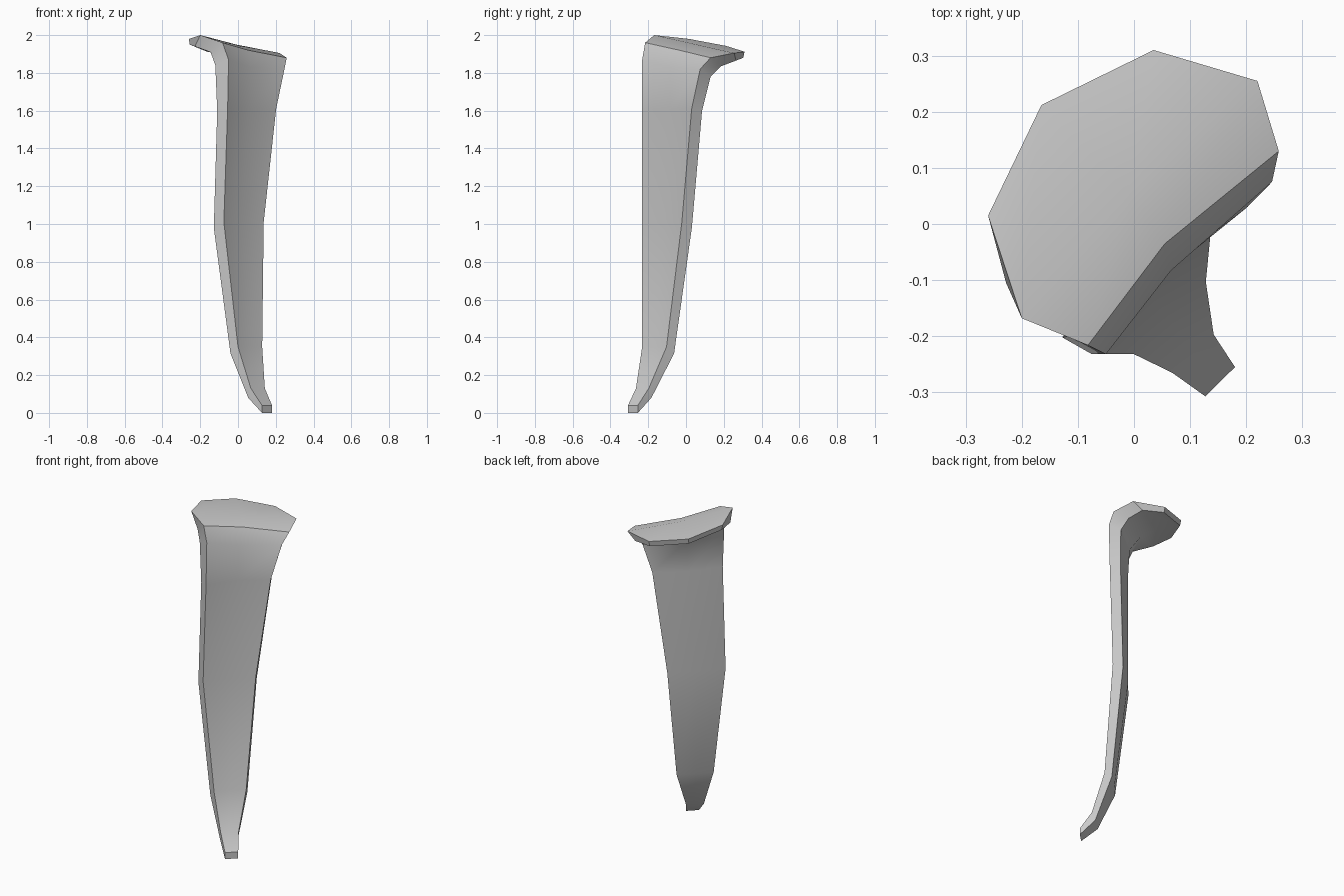
import bpy, bmesh, math
from mathutils import Vector

# Blade of the leg: left edge (x, y), right edge (x, y), height,
# wide and narrow thickness offset, drop of the back face, hollow of the front
LEG = [
    (0.127, -0.307, 0.180, -0.255, 0.04, 0.000, 0.000, 0.040, 0.000),
    (0.068, -0.265, 0.142, -0.197, 0.13, 0.014, 0.014, 0.050, 0.000),
    (0.000, -0.232, 0.128, -0.103, 0.35, 0.040, 0.020, 0.035, 0.004),
    (-0.075, -0.232, 0.136, -0.022, 1.01, 0.053, 0.030, 0.030, 0.010),
    (-0.055, -0.232, 0.202, 0.030, 1.61, 0.055, 0.032, 0.010, 0.018),
]

# Bent-over top plate: outer left, middle, right then back right, middle, left
TOP = [
    [(-0.050, -0.232, 1.87), (0.066, -0.083, 1.83), (0.246, 0.075, 1.82),
     (0.205, 0.130, 1.78), (0.015, -0.020, 1.79), (-0.120, -0.200, 1.84)],
    [(-0.082, -0.216, 1.96), (0.055, -0.035, 1.92), (0.258, 0.130, 1.88),
     (0.195, 0.185, 1.835), (-0.020, 0.030, 1.86), (-0.145, -0.185, 1.91)],
    [(-0.200, -0.168, 2.00), (-0.010, 0.055, 1.95), (0.220, 0.255, 1.905),
     (0.160, 0.265, 1.865), (-0.070, 0.105, 1.895), (-0.228, -0.105, 1.94)],
    [(-0.260, 0.015, 1.98), (-0.165, 0.212, 1.943), (0.035, 0.310, 1.912),
     (0.035, 0.303, 1.88), (-0.163, 0.205, 1.912), (-0.256, 0.018, 1.95)],
]


def leg_ring(ax, ay, bx, by, z, wide, narrow, drop, hollow):
    """Six points around the blade at one height."""
    a, b = Vector((ax, ay, z)), Vector((bx, by, z))
    a2 = a + Vector((-wide, narrow, -drop))
    b2 = b + Vector((-narrow, wide, -drop))
    dish = Vector((-hollow, hollow, 0))
    return [a, (a + b) / 2 + dish, b, b2, (a2 + b2) / 2 + dish, a2]


# Skin the rings into one closed curved leg
bm = bmesh.new()
rings = [[bm.verts.new(p) for p in ring]
         for ring in [leg_ring(*row) for row in LEG] + TOP]
for low, high in zip(rings, rings[1:]):
    for i in range(6):
        j = (i + 1) % 6
        bm.faces.new((low[i], low[j], high[j], high[i]))

# Foot end and rear rim of the plate
for r in (rings[0], rings[-1]):
    bm.faces.new((r[0], r[1], r[4], r[5]))
    bm.faces.new((r[1], r[2], r[3], r[4]))
bmesh.ops.recalc_face_normals(bm, faces=bm.faces[:])

mesh = bpy.data.meshes.new("curved_leg")
bm.to_mesh(mesh)
bm.free()
leg = bpy.data.objects.new("curved_leg", mesh)
bpy.context.collection.objects.link(leg)
bpy.context.view_layer.objects.active = leg
leg.select_set(True)
bpy.ops.object.shade_smooth_by_angle(angle=math.radians(35))
